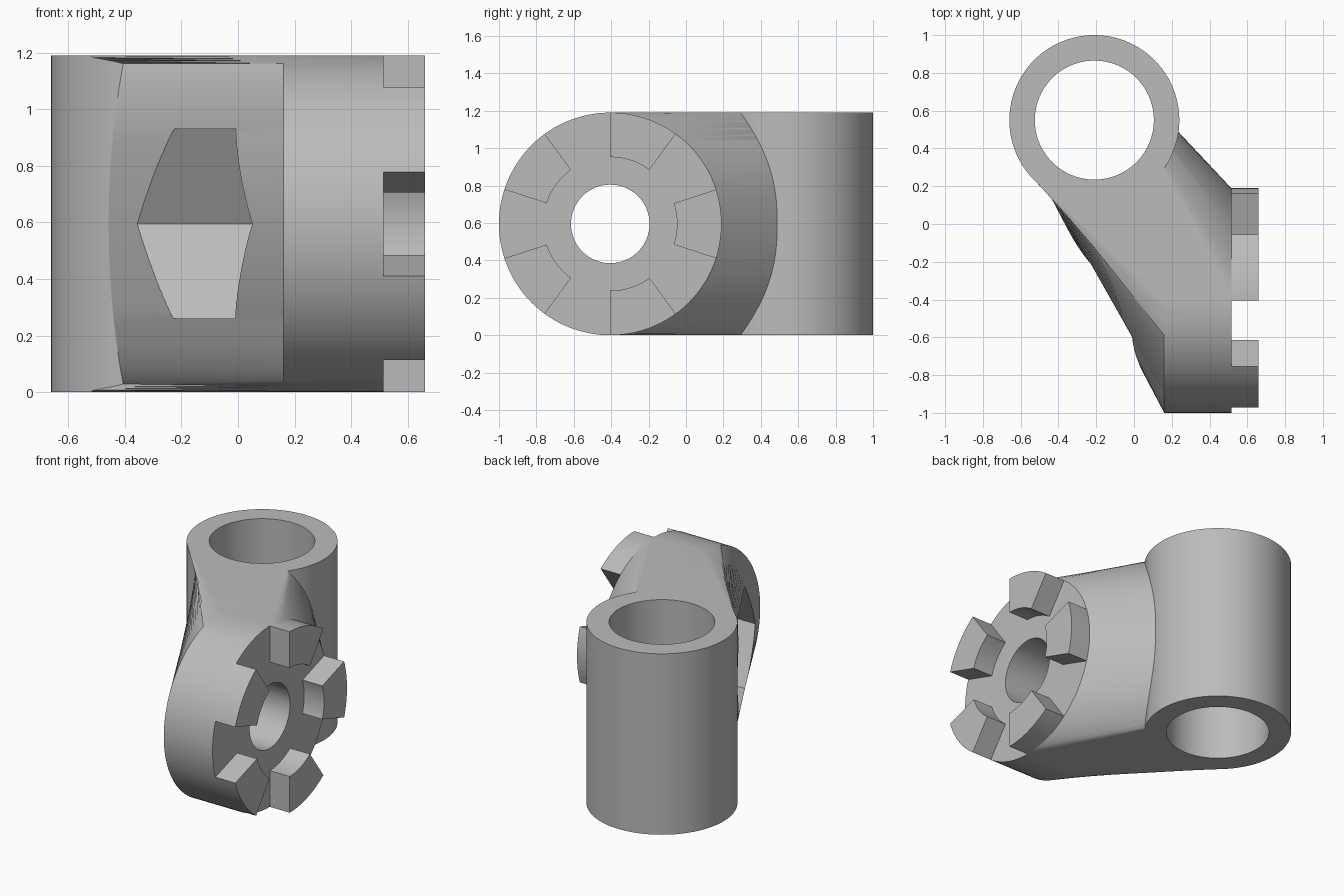
import bpy, bmesh
from math import sin, cos, radians, pi
from mathutils import Matrix

old = bpy.data.objects.get("Cube")
if old:
    bpy.data.objects.remove(old, do_unlink=True)

H = 1.19                    # overall height
MID = H / 2                 # height of the joint axis, also the joint radius
TX, TY, TR = -0.21, 0.55, 0.45   # tube centre and radius
DY = -0.405                 # joint axis in y
X0, X1, X2 = 0.16, 0.515, 0.66   # joint back, joint face, tooth tips

grey = bpy.data.materials.new("plain grey")
grey.use_nodes = True
grey.diffuse_color = (0.5, 0.5, 0.5, 1)
grey.node_tree.nodes["Principled BSDF"].inputs["Base Color"].default_value = (0.5, 0.5, 0.5, 1)


def finish(name, bm):
    bmesh.ops.recalc_face_normals(bm, faces=bm.faces)
    mesh = bpy.data.meshes.new(name)
    bm.to_mesh(mesh)
    bm.free()
    mesh.materials.append(grey)
    ob = bpy.data.objects.new(name, mesh)
    bpy.context.collection.objects.link(ob)
    return ob


def loft(name, rings):
    """Skin equal-length rings of points and cap both ends."""
    bm = bmesh.new()
    rows = [[bm.verts.new(p) for p in ring] for ring in rings]
    n = len(rows[0])
    for a, b in zip(rows, rows[1:]):
        for i in range(n):
            j = (i + 1) % n
            bm.faces.new((a[i], a[j], b[j], b[i]))
    bm.faces.new(rows[0][::-1])
    bm.faces.new(rows[-1])
    return finish(name, bm)


def upright(name, r, z0, z1):
    circle = [(TX + r * cos(i * pi / 60), TY + r * sin(i * pi / 60)) for i in range(120)]
    return loft(name, [[(x, y, z) for x, y in circle] for z in (z0, z1)])


def prism_x(name, r, sides, xa, xb):
    pts = [(DY + r * cos(2 * pi * i / sides), MID + r * sin(2 * pi * i / sides)) for i in range(sides)]
    return loft(name, [[(x, y, z) for y, z in pts] for x in (xa, xb)])


def boolean(target, other, operation):
    mod = target.modifiers.new("boolean", 'BOOLEAN')
    mod.operation, mod.solver, mod.object = operation, 'EXACT', other
    dg = bpy.context.evaluated_depsgraph_get()
    mesh = bpy.data.meshes.new_from_object(target.evaluated_get(dg))
    target.modifiers.clear()
    target.data = mesh
    bpy.data.objects.remove(other, do_unlink=True)


def on_tube(deg):
    a = radians(deg)
    return TX + TR * cos(a), TY + TR * sin(a)


# Arm: level slices running from the round joint to the tube wall
rings = []
for deg in range(-90, 91, 3):
    s = sin(radians(deg))
    h = max(MID * cos(radians(deg)), 0.001)
    z = MID + MID * s
    s = abs(s)
    front = -123.3 + 8.3 * s * s
    t = min(max((s - 0.955) / 0.035, 0), 1)
    front += (-133 - front) * t          # tangent web at top and bottom
    back = -8 - 27 * s ** 2.4
    outline = [(X0, DY - h), (X1, DY - h), (X1, DY + h), on_tube(back), (TX, TY), on_tube(front)]
    rings.append([(x, y, z) for x, y in outline])
arm = loft("arm", rings)

# Tube joined to the arm, then the bore, axle hole and nut pocket
body = upright("clamp_body", TR, 0, H)
boolean(body, arm, 'UNION')
boolean(body, upright("bore", 0.315, -0.1, H + 0.1), 'DIFFERENCE')
boolean(body, prism_x("axle_hole", 0.21, 64, -0.6, X1 + 0.1), 'DIFFERENCE')
boolean(body, prism_x("nut_pocket", 0.387, 6, -0.7, 0.2), 'DIFFERENCE')

# Five locking teeth on the joint face
parts = [body]
for k in range(5):
    angles = [radians(72 * k - 18 + 3 * i) for i in range(13)]
    edge = [(MID, a) for a in angles] + [(0.357, a) for a in reversed(angles)]
    section = [(DY + r * cos(a), MID + r * sin(a)) for r, a in edge]
    parts.append(loft(f"joint_tooth_{k + 1}", [[(x, y, z) for y, z in section] for x in (X1, X2)]))

# Smooth curved walls, crisp edges
bpy.ops.object.select_all(action='DESELECT')
for ob in parts:
    ob.select_set(True)
bpy.context.view_layer.objects.active = body
bpy.ops.object.shade_smooth_by_angle(angle=radians(25))
